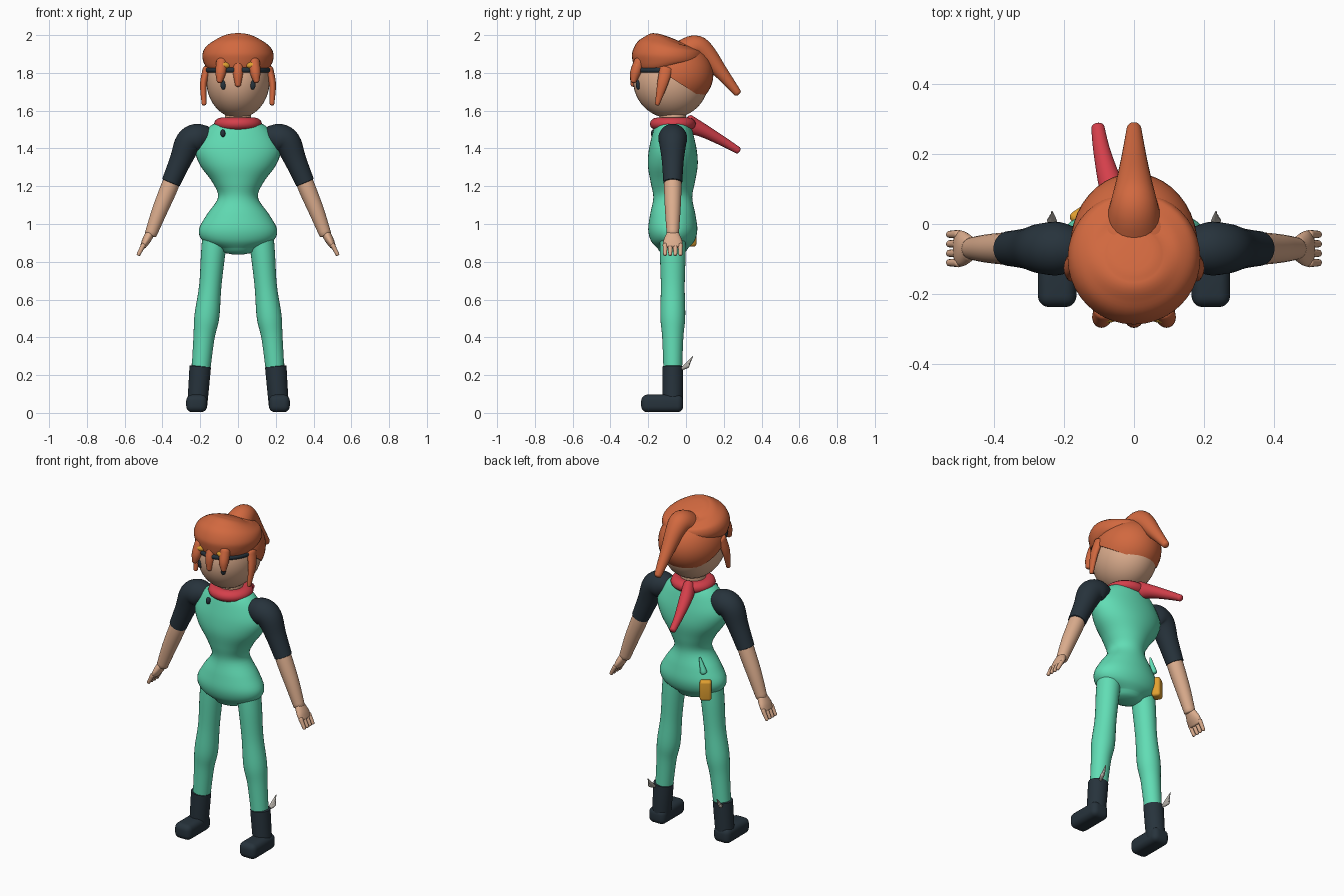
import bpy, bmesh, math
from mathutils import Vector, Matrix

default_cube = bpy.data.objects.get("Cube")
if default_cube:
    bpy.data.objects.remove(default_cube, do_unlink=True)


def make_material(name, red, green, blue):
    material = bpy.data.materials.new(name)
    material.use_nodes = True
    color = (red, green, blue, 1)
    material.diffuse_color = color
    shader = material.node_tree.nodes["Principled BSDF"]
    shader.inputs["Base Color"].default_value = color
    shader.inputs["Roughness"].default_value = 0.7
    return material


TEAL = make_material("teal suit", 0.12, 0.72, 0.46)
SKIN = make_material("warm skin", 0.72, 0.42, 0.27)
DARK = make_material("dark slate", 0.02, 0.033, 0.045)
HAIR = make_material("orange hair", 0.64, 0.14, 0.05)
RED = make_material("red scarf", 0.66, 0.05, 0.07)
GOLD = make_material("amber", 0.75, 0.35, 0.03)
GREY = make_material("pale metal", 0.45, 0.42, 0.38)


def finish(name, bm, material):
    """Turn a bmesh into a smooth shaded object of one colour."""
    bmesh.ops.recalc_face_normals(bm, faces=bm.faces)
    mesh = bpy.data.meshes.new(name)
    bm.to_mesh(mesh)
    bm.free()
    mesh.materials.append(material)
    obj = bpy.data.objects.new(name, mesh)
    bpy.context.collection.objects.link(obj)
    bpy.ops.object.select_all(action="DESELECT")
    obj.select_set(True)
    bpy.context.view_layer.objects.active = obj
    bpy.ops.object.shade_smooth_by_angle(angle=math.radians(50))
    return obj


def catmull(p0, p1, p2, p3, t):
    return [(2 * b + (c - a) * t + (2 * a - 5 * b + 4 * c - d) * t ** 2
             + (3 * b - a - 3 * c + d) * t ** 3) / 2
            for a, b, c, d in zip(p0, p1, p2, p3)]


def loft(name, path, material, ref="Y", start=0.6, end=0.6, sides=28, steps=5):
    """Smooth tube through (x, y, z, radius across, radius along ref)."""
    path = [p if len(p) == 5 else (*p, p[3]) for p in path]
    pts = [path[0], *path, path[-1]]
    fine = [catmull(*pts[i:i + 4], k / steps)
            for i in range(len(path) - 1) for k in range(steps)]
    fine.append(list(path[-1]))
    axis = Vector((1, 0, 0)) if ref == "X" else Vector((0, 1, 0))
    rings = []
    for i, p in enumerate(fine):
        before, after = fine[max(i - 1, 0)], fine[min(i + 1, len(fine) - 1)]
        tangent = (Vector(after[:3]) - Vector(before[:3])).normalized()
        rings.append((Vector(p[:3]), tangent, p[3], p[4]))

    # rounded ends
    def dome(ring, bulge):
        center, tangent, a, b = ring
        angles = [math.radians(d) for d in (25, 50, 70, 84)]
        return [(center + tangent * bulge * min(a, b) * math.sin(r), tangent,
                 a * math.cos(r), b * math.cos(r)) for r in angles]
    rings = dome(rings[0], -start)[::-1] + rings + dome(rings[-1], end)

    bm = bmesh.new()
    loops = []
    for center, tangent, a, b in rings:
        along = (axis - tangent * axis.dot(tangent)).normalized()
        across = along.cross(tangent)
        turns = [math.tau * k / sides for k in range(sides)]
        loops.append([bm.verts.new(center + across * a * math.cos(t)
                                   + along * b * math.sin(t)) for t in turns])
    for low, high in zip(loops, loops[1:]):
        for k in range(sides):
            n = (k + 1) % sides
            bm.faces.new((low[k], low[n], high[n], high[k]))
    bm.faces.new(loops[0])
    bm.faces.new(loops[-1])
    return finish(name, bm, material)


def ellipsoid(name, center, radii, material, cut=None):
    """Scaled sphere; cut = (point, normal) keeps the side the normal faces."""
    bm = bmesh.new()
    bmesh.ops.create_uvsphere(bm, u_segments=40, v_segments=24, radius=1)
    bmesh.ops.transform(bm, verts=bm.verts, matrix=Matrix.Translation(center)
                        @ Matrix.Diagonal((*radii, 1)))
    if cut:
        bmesh.ops.bisect_plane(bm, geom=bm.verts[:] + bm.edges[:] + bm.faces[:],
                               plane_co=cut[0], plane_no=cut[1], clear_inner=True)
        bmesh.ops.holes_fill(bm, edges=[e for e in bm.edges if e.is_boundary])
    return finish(name, bm, material)


def rounded_box(name, center, size, bevel, material, turn=0):
    bm = bmesh.new()
    bmesh.ops.create_cube(bm, size=1, matrix=Matrix.Diagonal((*size, 1)))
    bmesh.ops.bevel(bm, geom=bm.edges[:], offset=bevel, segments=5,
                    profile=0.5, affect="EDGES")
    bmesh.ops.transform(bm, verts=bm.verts, matrix=Matrix.Translation(center)
                        @ Matrix.Rotation(turn, 4, "Z"))
    return finish(name, bm, material)


def ring(name, center, rx, ry, thick, tall, material):
    """Elliptical band around the vertical axis."""
    bm = bmesh.new()
    grid = []
    for i in range(48):
        a = math.tau * i / 48
        row = []
        for j in range(12):
            b = math.tau * j / 12
            out = thick * math.cos(b)
            row.append(bm.verts.new(Vector(center) + Vector((
                (rx + out) * math.cos(a), (ry + out) * math.sin(a),
                tall * math.sin(b)))))
        grid.append(row)
    for i in range(48):
        for j in range(12):
            p, q, m = grid[i], grid[(i + 1) % 48], (j + 1) % 12
            bm.faces.new((p[j], q[j], q[m], p[m]))
    return finish(name, bm, material)


Y = -0.07  # depth of the body's middle

# Torso and neck
loft("torso", [(0, Y, 0.87, 0.1, 0.08), (0, Y, 0.91, 0.185, 0.115),
               (0, Y, 0.97, 0.207, 0.13), (0, Y, 1.05, 0.165, 0.12),
               (0, Y, 1.14, 0.106, 0.103), (0, Y, 1.22, 0.135, 0.117),
               (0, Y, 1.31, 0.2, 0.132), (0, Y, 1.39, 0.225, 0.127),
               (0, Y, 1.47, 0.19, 0.11), (0, Y, 1.52, 0.145, 0.095),
               (0, Y, 1.54, 0.1, 0.08)], TEAL, start=0.4, end=0.1, sides=40)
loft("neck", [(0, Y, 1.48, 0.07), (0, Y, 1.62, 0.07)], SKIN)

# Scarf with its trailing end
ring("scarf", (0, Y, 1.53), 0.085, 0.08, 0.042, 0.034, RED)
loft("scarf_tail", [(-0.03, 0.01, 1.53, 0.05, 0.035), (-0.06, 0.09, 1.495, 0.036),
                    (-0.09, 0.2, 1.435, 0.025), (-0.103, 0.275, 1.39, 0.019)],
     RED, ref="X")

# Head, hair and headband
ellipsoid("head", (0, -0.08, 1.76), (0.168, 0.2, 0.2), SKIN)
ellipsoid("back_hair", (0, -0.065, 1.79), (0.182, 0.21, 0.18), HAIR,
          cut=((0, -0.08, 1.775), (0, 0.54, 0.84)))
loft("top_hair", [(0, -0.095, 1.83, 0.165), (0, -0.098, 1.855, 0.182),
                  (0, -0.097, 1.895, 0.189), (0, -0.095, 1.935, 0.172),
                  (0, -0.09, 1.965, 0.128), (0, -0.085, 1.98, 0.08)],
     HAIR, start=0.1, end=0.1, sides=40)
loft("ponytail", [(0, -0.01, 1.89, 0.085), (0, 0.05, 1.93, 0.07),
                  (0, 0.105, 1.9, 0.055), (0, 0.18, 1.81, 0.038),
                  (0, 0.272, 1.695, 0.021)], HAIR, ref="X")
ring("headband", (0, -0.08, 1.815), 0.166, 0.193, 0.013, 0.014, DARK)
for label, x, tip in (("right", -0.085, 1.755), ("middle", 0, 1.735), ("left", 0.085, 1.755)):
    loft(label + "_fringe", [(x, -0.245, 1.86, 0.03), (x * 1.08, -0.268, 1.8, 0.028),
                             (x * 1.15, -0.278, tip, 0.015)], HAIR, sides=16)

# Chest clip, hip pouch and fold on the right side
ellipsoid("chest_clip", (-0.08, -0.172, 1.48), (0.013, 0.014, 0.02), DARK)
rounded_box("hip_pouch", (-0.148, 0.022, 0.94), (0.065, 0.05, 0.12), 0.015, GOLD,
            turn=math.radians(34))
loft("hip_fold", [(-0.13, 0.015, 1.04, 0.02), (-0.105, 0.015, 1.12, 0.006)], TEAL, sides=12)

for side, s in (("left", 1), ("right", -1)):
    # Face and side locks
    ellipsoid(side + "_eye", (s * 0.078, -0.253, 1.737), (0.015, 0.012, 0.026), DARK)
    ellipsoid(side + "_lens", (s * 0.078, -0.26, 1.84), (0.038, 0.022, 0.02), GOLD)
    loft(side + "_side_lock", [(s * 0.165, -0.105, 1.82, 0.022, 0.035),
                               (s * 0.183, -0.125, 1.74, 0.018, 0.028),
                               (s * 0.18, -0.152, 1.635, 0.012)], HAIR, sides=16)

    # Arm
    loft(side + "_sleeve", [(s * 0.17, Y, 1.46, 0.062), (s * 0.215, Y, 1.455, 0.076),
                            (s * 0.262, Y, 1.43, 0.072), (s * 0.305, Y, 1.335, 0.058),
                            (s * 0.355, Y, 1.22, 0.05)], DARK, end=0.1)
    loft(side + "_forearm", [(s * 0.335, Y, 1.27, 0.044), (s * 0.365, Y, 1.19, 0.046),
                             (s * 0.415, Y, 1.07, 0.041), (s * 0.462, Y, 0.945, 0.032)],
         SKIN, end=0.3)
    loft(side + "_palm", [(s * 0.468, Y, 0.945, 0.024, 0.036), (s * 0.487, Y, 0.91, 0.022, 0.05),
                          (s * 0.502, Y, 0.882, 0.016, 0.05)], SKIN, sides=20)
    for n in range(4):
        y = Y + (n - 1.5) * 0.027
        loft(f"{side}_finger_{n + 1}", [(s * 0.5, y, 0.89, 0.013),
                                        (s * 0.527, y, 0.838, 0.01)], SKIN, sides=12)

    # Leg
    loft(side + "_leg", [(s * 0.12, Y, 0.95, 0.068), (s * 0.132, Y, 0.84, 0.064, 0.068),
                         (s * 0.147, Y, 0.67, 0.059, 0.063), (s * 0.165, Y, 0.51, 0.066),
                         (s * 0.18, Y, 0.4, 0.056), (s * 0.197, Y, 0.22, 0.049)], TEAL)
    # Boot
    loft(side + "_boot_shaft", [(s * 0.2, Y, 0.245, 0.057, 0.055),
                                (s * 0.207, Y, 0.15, 0.055),
                                (s * 0.216, Y, 0.04, 0.053)], DARK, start=0.1, end=0.4)
    rounded_box(side + "_boot_foot", (s * 0.219, -0.126, 0.05), (0.11, 0.222, 0.093), 0.032, DARK)

    # Winged ornament at the heel
    for n in range(3):
        loft(f"{side}_heel_feather_{n + 1}",
             [(s * 0.225, -0.02, 0.235, 0.008), (s * (0.23 + n * 0.004), 0.008, 0.26 - n * 0.006, 0.01),
              (s * (0.234 + n * 0.004), 0.036 - n * 0.01, 0.3 - n * 0.018, 0.002)],
             GREY, ref="X", sides=10)
